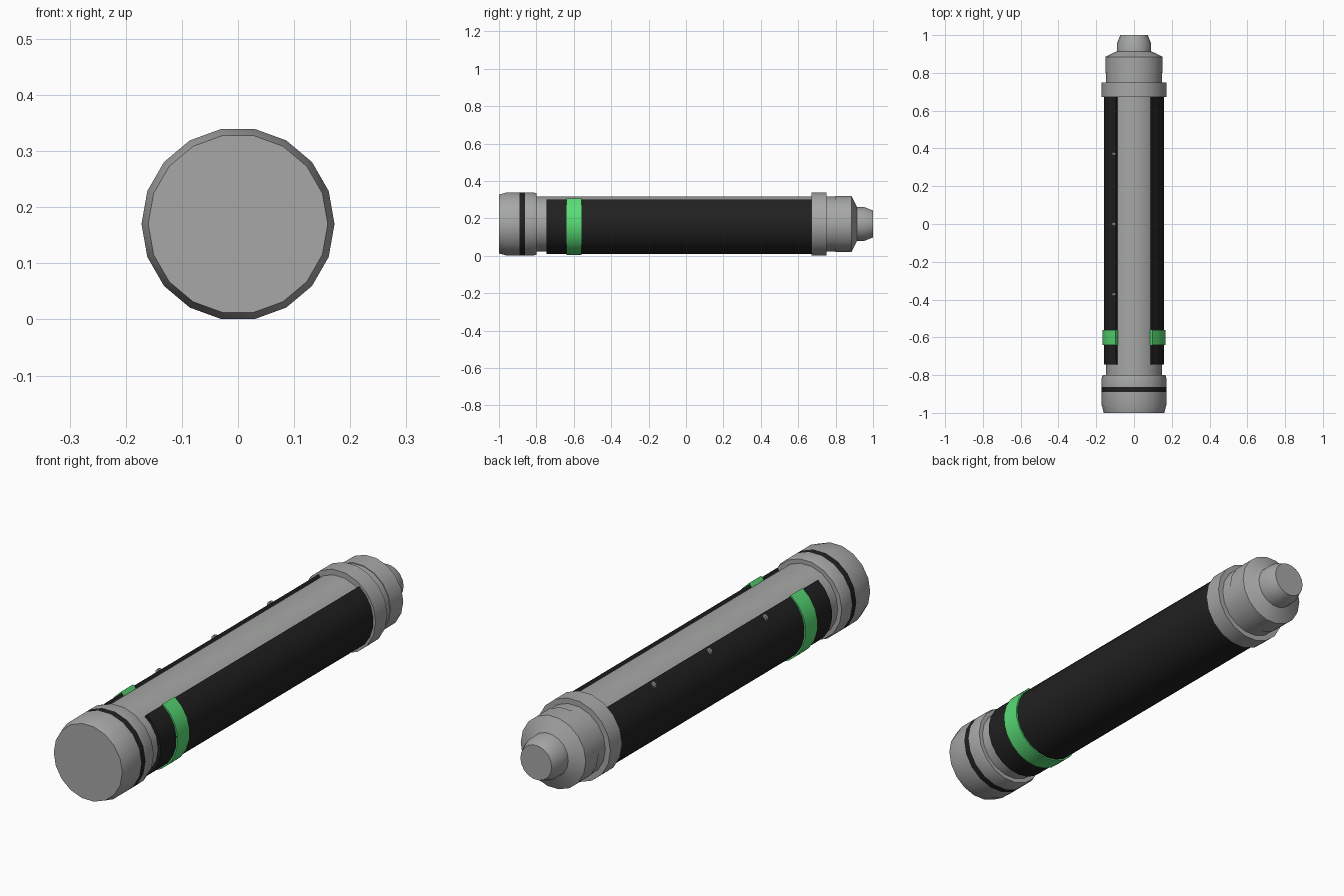
import bpy
import bmesh
from math import cos, sin, radians, pi
from mathutils import Matrix

cube = bpy.data.objects.get("Cube")
if cube:
    bpy.data.objects.remove(cube, do_unlink=True)

SIDES = 18
AXIS_Z = 0.17


def material(name, rgb):
    m = bpy.data.materials.new(name)
    m.use_nodes = True
    colour = (*rgb, 1)
    m.diffuse_color = colour
    m.node_tree.nodes["Principled BSDF"].inputs["Base Color"].default_value = colour
    return m


grey = material("metal grey", (0.38, 0.39, 0.38))
black = material("grip black", (0.015, 0.015, 0.015))
green = material("band green", (0.1, 0.72, 0.18))


def finish(name, bm, mats):
    bmesh.ops.recalc_face_normals(bm, faces=bm.faces)
    mesh = bpy.data.meshes.new(name)
    bm.to_mesh(mesh)
    bm.free()
    ob = bpy.data.objects.new(name, mesh)
    bpy.context.collection.objects.link(ob)
    for m in mats:
        mesh.materials.append(m)
    bpy.ops.object.select_all(action="DESELECT")
    ob.select_set(True)
    bpy.context.view_layer.objects.active = ob
    bpy.ops.object.shade_smooth_by_angle(angle=radians(25))
    return ob


def turned(name, profile, mats):
    """Solid turned about the long axis from (y, radius) pairs."""
    bm = bmesh.new()
    rings = []
    for y, r in profile:
        angles = [2 * pi * i / SIDES for i in range(SIDES)]
        rings.append([bm.verts.new((r * cos(a), y, AXIS_Z + r * sin(a))) for a in angles])
    for a, b in zip(rings, rings[1:]):
        for i in range(SIDES):
            j = (i + 1) % SIDES
            bm.faces.new((a[i], a[j], b[j], b[i]))
    bm.faces.new(rings[0])
    bm.faces.new(rings[-1])
    return finish(name, bm, mats)


def open_sleeve(name, y0, y1, r_in, r_out, gap, mat, steps=18):
    """Curved shell with a slot of half-angle gap along the top."""
    bm = bmesh.new()
    start, sweep = pi / 2 + gap, 2 * (pi - gap)
    loops = []
    for i in range(steps + 1):
        a = start + sweep * i / steps
        corners = ((r_in, y0), (r_out, y0), (r_out, y1), (r_in, y1))
        loops.append([bm.verts.new((r * cos(a), y, AXIS_Z + r * sin(a))) for r, y in corners])
    for a, b in zip(loops, loops[1:]):
        for i in range(4):
            j = (i + 1) % 4
            bm.faces.new((a[i], a[j], b[j], b[i]))
    bm.faces.new(loops[0])
    bm.faces.new(loops[-1])
    return finish(name, bm, [mat])


# Main tube
turned("body_tube", [(-0.82, 0.149), (0.82, 0.149)], [grey])

# Front cap with a flush dark stripe
cap = turned("front_cap", [(-1, 0.16), (-0.955, 0.172), (-0.89, 0.172), (-0.862, 0.172),
                           (-0.82, 0.172), (-0.8, 0.167)], [grey, black])
for f in cap.data.polygons:
    if -0.89 < f.center.y < -0.862:
        f.material_index = 1

# Rear collar, shoulder and tip
turned("rear_collar", [(0.672, 0.172), (0.75, 0.172)], [grey])
turned("rear_shoulder", [(0.8, 0.152), (0.885, 0.152), (0.915, 0.09)], [grey])
turned("rear_tip", [(0.9, 0.091), (0.955, 0.091), (1, 0.073)], [grey])

# Slotted grip and its coloured band
open_sleeve("grip_sleeve", -0.745, 0.675, 0.142, 0.161, radians(36), black)
open_sleeve("grip_band", -0.64, -0.56, 0.142, 0.167, radians(35.5), green)

# Small studs along one edge of the slot
for n, y in enumerate((-0.372, 0, 0.372)):
    bm = bmesh.new()
    place = Matrix.Translation((-0.106, y, AXIS_Z + 0.114)) @ Matrix.Rotation(pi / 2, 4, "X")
    bmesh.ops.create_cone(bm, cap_ends=True, segments=10, radius1=0.014, radius2=0.014,
                          depth=0.014, matrix=place)
    finish(f"stud_{n + 1}", bm, [grey])
